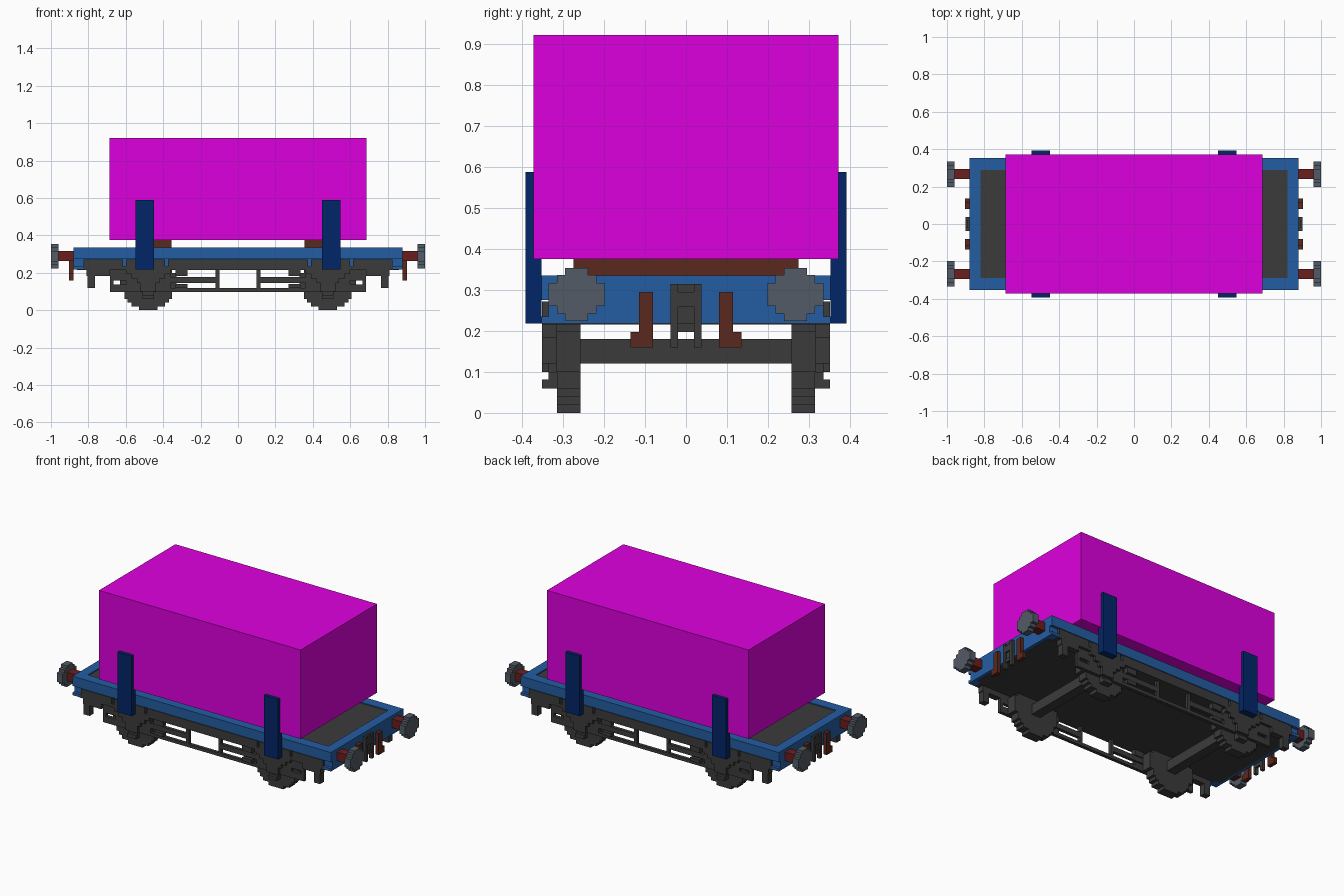
import bpy, bmesh

if "Cube" in bpy.data.objects:
    bpy.data.objects.remove(bpy.data.objects["Cube"], do_unlink=True)


def material(name, srgb):
    lin = [((c / 255 + 0.055) / 1.055) ** 2.4 if c > 10 else c / 255 / 12.92 for c in srgb]
    m = bpy.data.materials.new(name)
    m.use_nodes = True
    m.diffuse_color = (*lin, 1)
    m.node_tree.nodes["Principled BSDF"].inputs["Base Color"].default_value = (*lin, 1)
    return m


BLUE = material("frame blue", (36, 93, 163))
NAVY = material("post navy", (2, 38, 104))
MAGENTA = material("load magenta", (222, 0, 222))
DARK = material("dark grey", (59, 59, 59))
BROWN = material("wood brown", (90, 40, 29))
RED = material("buffer red", (106, 30, 30))
STEEL = material("buffer steel", (82, 91, 102))


def boxes(name, mat, spans, mirror=""):
    """One object from (x0, x1, y0, y1, z0, z1) spans, mirrored over the named axes."""
    bm = bmesh.new()
    for x0, x1, y0, y1, z0, z1 in spans:
        verts = bmesh.ops.create_cube(bm, size=1)["verts"]
        for v in verts:
            v.co = ((x0 + x1) / 2 + v.co.x * (x1 - x0),
                    (y0 + y1) / 2 + v.co.y * (y1 - y0),
                    (z0 + z1) / 2 + v.co.z * (z1 - z0))
    return finish(name, mat, bm, mirror)


def stepped_disc(name, mat, rows, axis, centre, thick, mirror):
    """Stepped round plate; rows are (half width, half height) from the widest up."""
    right = []
    for i, (w, h) in enumerate(rows):
        right.append((w, h))
        if i + 1 < len(rows):
            right.append((rows[i + 1][0], h))
    outline = [(u, -v) for u, v in reversed(right)] + right
    outline += [(-u, v) for u, v in reversed(right)] + [(-u, -v) for u, v in right]
    cx, cy, cz = centre
    bm = bmesh.new()
    if axis == "x":
        pts = [(cx - thick / 2, cy + u, cz + v) for u, v in outline]
        move = (thick, 0, 0)
    else:
        pts = [(cx + u, cy - thick / 2, cz + v) for u, v in outline]
        move = (0, thick, 0)
    face = bm.faces.new([bm.verts.new(p) for p in pts])
    ext = bmesh.ops.extrude_face_region(bm, geom=[face], use_keep_orig=True)["geom"]
    bmesh.ops.translate(bm, vec=move, verts=[g for g in ext if isinstance(g, bmesh.types.BMVert)])
    return finish(name, mat, bm, mirror)


def finish(name, mat, bm, mirror):
    bmesh.ops.recalc_face_normals(bm, faces=bm.faces[:])
    me = bpy.data.meshes.new(name)
    bm.to_mesh(me)
    bm.free()
    me.materials.append(mat)
    ob = bpy.data.objects.new(name, me)
    bpy.context.collection.objects.link(ob)
    if mirror:
        mod = ob.modifiers.new("mirror", "MIRROR")
        mod.use_axis = ["x" in mirror, "y" in mirror, False]
        mod.use_clip = False
        mod.use_mirror_merge = False
    return ob


# Load and its bearers
boxes("load_box", MAGENTA, [(-0.687, 0.687, -0.372, 0.372, 0.375, 0.922)])
boxes("load_bearer", BROWN, [(0.355, 0.53, -0.275, 0.275, 0.328, 0.375)], "x")

# Frame: recessed side rails and end beams round a slightly sunken floor
boxes("side_rail", BLUE, [
    (-0.88, 0.88, 0.29, 0.353, 0.275, 0.335),
    (-0.88, 0.88, 0.29, 0.335, 0.235, 0.275)], "y")
boxes("rail_foot", BLUE, [(0.83, 0.88, 0.29, 0.353, 0.218, 0.235)], "xy")
boxes("end_beam", BLUE, [(0.82, 0.88, -0.29, 0.29, 0.218, 0.335)], "x")
boxes("floor", DARK, [(-0.82, 0.82, -0.29, 0.29, 0.24, 0.328)])
boxes("floor_underside", DARK, [(-0.86, 0.86, -0.30, 0.30, 0.216, 0.245)])
boxes("side_plate", DARK, [
    (-0.375, 0.375, 0.335, 0.352, 0.235, 0.272),
    (0.39, 0.60, 0.335, 0.352, 0.235, 0.272),
    (0.615, 0.825, 0.335, 0.352, 0.235, 0.272),
    (-0.60, -0.39, 0.335, 0.352, 0.235, 0.272),
    (-0.825, -0.615, 0.335, 0.352, 0.235, 0.272)], "y")
boxes("load_post", NAVY, [(0.45, 0.547, 0.353, 0.392, 0.218, 0.588)], "xy")

# Running gear
half_wheel = [(0.15, 0.05), (0.127, 0.09), (0.11, 0.11), (0.09, 0.13), (0.05, 0.15)]
stepped_disc("wheel", DARK, half_wheel, "y", (0.48, 0.286, 0.15), 0.058, "xy")
boxes("axle", DARK, [(0.45, 0.51, -0.26, 0.26, 0.12, 0.18)], "x")
boxes("brake_block", BROWN, [(0.335, 0.358, 0.265, 0.31, 0.135, 0.20),
                             (0.602, 0.625, 0.265, 0.31, 0.135, 0.20)], "xy")

# Open side truss with windows between its posts
boxes("side_truss", DARK, [
    (0.0, 0.83, 0.30, 0.352, 0.216, 0.235),
    (0.0, 0.685, 0.315, 0.335, 0.098, 0.118),
    (0.10, 0.36, 0.315, 0.335, 0.146, 0.177),
    (0.10, 0.12, 0.315, 0.335, 0.118, 0.217),
    (0.27, 0.335, 0.315, 0.345, 0.118, 0.14),
    (0.27, 0.335, 0.315, 0.345, 0.182, 0.217),
    (0.60, 0.685, 0.315, 0.335, 0.118, 0.138),
    (0.60, 0.685, 0.315, 0.335, 0.158, 0.217),
    (0.665, 0.685, 0.315, 0.335, 0.118, 0.217)], "xy")

# Axle guard, leaf spring and axle box
boxes("axle_guard", DARK, [(0.36, 0.60, 0.315, 0.335, 0.10, 0.22)], "xy")
boxes("leaf_spring", DARK, [
    (0.36, 0.60, 0.335, 0.352, 0.195, 0.22),
    (0.39, 0.57, 0.335, 0.352, 0.17, 0.195),
    (0.42, 0.54, 0.335, 0.352, 0.145, 0.17)], "xy")
boxes("axle_box", DARK, [
    (0.44, 0.52, 0.315, 0.352, 0.10, 0.145),
    (0.45, 0.51, 0.315, 0.335, 0.08, 0.10),
    (0.45, 0.51, 0.315, 0.352, 0.06, 0.082)], "xy")
boxes("step_bracket", DARK, [
    (0.685, 0.81, 0.315, 0.352, 0.183, 0.22),
    (0.765, 0.805, 0.315, 0.352, 0.12, 0.19)], "xy")

# Buffers
boxes("buffer_shaft", RED, [(0.88, 0.965, 0.24, 0.295, 0.262, 0.316)], "xy")
stepped_disc("buffer_head", STEEL, [(0.068, 0.028), (0.048, 0.047), (0.028, 0.065)],
             "x", (0.98, 0.267, 0.289), 0.04, "xy")

# Couplings and hoses on each end
boxes("coupling", DARK, [
    (0.88, 0.90, 0.02, 0.038, 0.16, 0.315),
    (0.88, 0.90, -0.038, -0.02, 0.16, 0.315),
    (0.88, 0.895, -0.02, 0.02, 0.197, 0.218),
    (0.88, 0.89, -0.02, 0.02, 0.218, 0.315),
    (0.88, 0.90, -0.02, 0.02, 0.258, 0.295)], "x")
boxes("brake_hose", BROWN, [
    (0.88, 0.903, 0.08, 0.115, 0.16, 0.295),
    (0.88, 0.903, 0.115, 0.135, 0.16, 0.197)], "xy")
